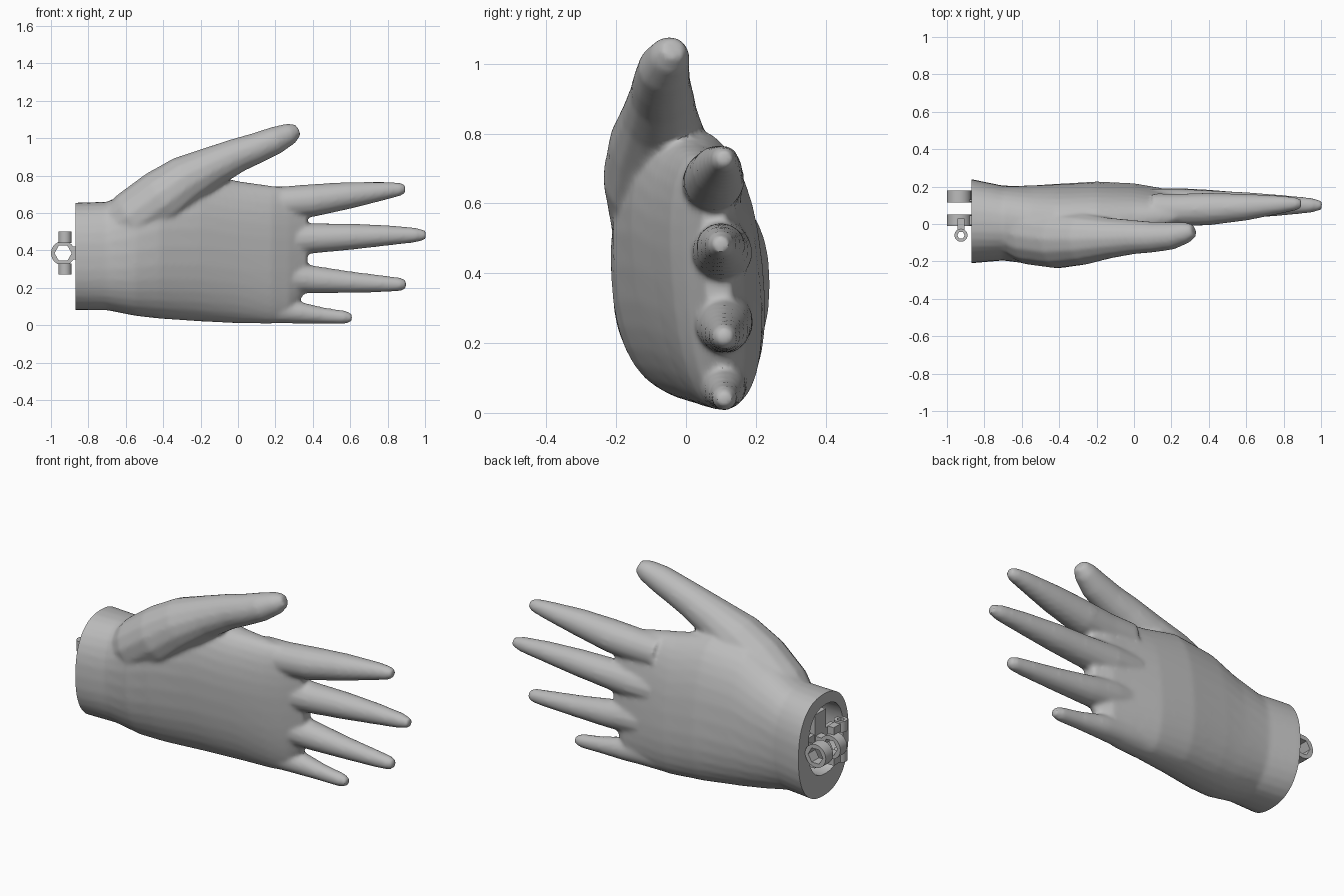
import bpy, bmesh
from math import cos, sin, pi, radians, copysign
from mathutils import Vector, Matrix

cube = bpy.data.objects.get("Cube")
if cube:
    bpy.data.objects.remove(cube, do_unlink=True)

grey = bpy.data.materials.new("plain_grey")
grey.use_nodes = True
colour = (0.5, 0.5, 0.5, 1)
grey.diffuse_color = colour
grey.node_tree.nodes["Principled BSDF"].inputs["Base Color"].default_value = colour


def finish(bm, name):
    bmesh.ops.recalc_face_normals(bm, faces=bm.faces)
    mesh = bpy.data.meshes.new(name)
    bm.to_mesh(mesh)
    bm.free()
    mesh.materials.append(grey)
    ob = bpy.data.objects.new(name, mesh)
    bpy.context.collection.objects.link(ob)
    return ob


def loft(bm, rings):
    """Closed skin over a row of equal point rings."""
    rows = [[bm.verts.new(p) for p in ring] for ring in rings]
    n = len(rows[0])
    for a, b in zip(rows, rows[1:]):
        for i in range(n):
            j = (i + 1) % n
            bm.faces.new((a[i], a[j], b[j], b[i]))
    bm.faces.new(rows[0])
    bm.faces.new(rows[-1])


def palm_ring(x, z0, z1, y0, y1, tilt):
    """Soft rectangular cross-section, sheared by tilt."""
    ring = []
    for i in range(32):
        a = 2 * pi * i / 32
        c, s = (copysign(abs(v) ** 0.85, v) for v in (cos(a), sin(a)))
        dz = s * (z1 - z0) / 2
        y = (y0 + y1) / 2 + c * (y1 - y0) / 2 + tilt * dz
        ring.append((x, y, (z0 + z1) / 2 + dz))
    return ring


def tube(bm, path, sides=14):
    """Round limb through (x, y, z, radius) points."""
    pts = [Vector(p[:3]) for p in path]
    rings = []
    for i, p in enumerate(pts):
        t = (pts[min(i + 1, len(pts) - 1)] - pts[max(i - 1, 0)]).normalized()
        u = Vector((0, 1, 0)).cross(t).normalized()
        v = t.cross(u)
        rings.append([p + path[i][3] * (u * cos(2 * pi * k / sides) + v * sin(2 * pi * k / sides))
                      for k in range(sides)])
    loft(bm, rings)


def box(name, lo, hi):
    bm = bmesh.new()
    lo, hi = Vector(lo), Vector(hi)
    bmesh.ops.create_cube(bm, size=1, matrix=Matrix.Translation((lo + hi) / 2)
                          @ Matrix.Diagonal((*(hi - lo), 1)))
    return finish(bm, name)


def hex_sleeve(name, centre, radius, hole, length, axis):
    """Short round sleeve with a hexagonal hole, along 'Y' or 'Z'."""
    bm = bmesh.new()
    n = 24
    rot = Matrix.Rotation(radians(90), 4, 'X') if axis == 'Y' else Matrix()
    place = Matrix.Translation(centre) @ rot
    loops = []
    for outer, h in ((1, -1), (1, 1), (0, 1), (0, -1)):
        loop = []
        for i in range(n):
            a = 2 * pi * i / n
            hexed = hole * cos(pi / 6) / cos(a % (pi / 3) - pi / 6)
            r = radius if outer else hexed
            loop.append(bm.verts.new(place @ Vector((r * cos(a), r * sin(a), h * length / 2))))
        loops.append(loop)
    for k in range(4):
        a, b = loops[k], loops[(k + 1) % 4]
        for i in range(n):
            j = (i + 1) % n
            bm.faces.new((a[i], a[j], b[j], b[i]))
    return finish(bm, name)


def smooth(ob):
    bpy.ops.object.select_all(action='DESELECT')
    ob.select_set(True)
    bpy.context.view_layer.objects.active = ob
    bpy.ops.object.convert(target='MESH')
    bpy.ops.object.shade_smooth_by_angle(angle=radians(35))


# Palm and wrist: x, bottom, top, front, back, tilt
hand = bmesh.new()
loft(hand, [palm_ring(*s) for s in (
    (-0.97, .08, .655, -.21, .245, 0),
    (-0.87, .08, .655, -.21, .24, 0),
    (-0.70, .08, .66, -.195, .205, 0),
    (-0.55, .05, .73, -.215, .205, -.05),
    (-0.42, .035, .80, -.205, .21, -.08),
    (-0.20, .02, .82, -.15, .22, -.1),
    (0.00, .01, .77, -.09, .21, -.1),
    (0.18, .008, .745, -.04, .18, -.08),
    (0.27, .015, .735, 0, .165, -.07),
    (0.37, .2, .7, .05, .125, -.06))])

# Thumb with its mound, then the four fingers
limbs = (
    ((-.68, -.02, .48, .13), (-.55, -.06, .57, .16), (-.4, -.08, .68, .16),
     (-.27, -.08, .775, .14), (-.13, -.075, .85, .11), (0, -.07, .91, .092),
     (.1, -.07, .947, .083), (.2, -.063, .988, .075), (.28, -.045, 1.025, .058),
     (.32, -.035, 1.045, .034)),
    ((.1, .075, .65, .09), (.25, .075, .655, .088), (.4, .08, .667, .088),
     (.6, .09, .695, .072), (.8, .105, .72, .047), (.87, .108, .727, .035), (.895, .11, .73, .022)),
    ((.1, .1, .46, .09), (.25, .1, .46, .09), (.42, .1, .465, .08), (.6, .1, .473, .071),
     (.8, .1, .48, .055), (.95, .1, .482, .04), (1.005, .1, .482, .024)),
    ((.1, .1, .27, .09), (.25, .105, .26, .088), (.4, .11, .244, .075), (.6, .11, .23, .058),
     (.8, .11, .22, .043), (.87, .11, .218, .036), (.9, .11, .218, .022)),
    ((.05, .1, .09, .08), (.2, .105, .08, .07), (.3, .11, .07, .062), (.45, .11, .052, .044),
     (.57, .11, .042, .036), (.61, .11, .04, .022)))
for limb in limbs:
    tube(hand, limb)
hand = finish(hand, "hand")

# Fuse the limbs into one soft skin
remesh = hand.modifiers.new("fuse", 'REMESH')
remesh.mode = 'VOXEL'
remesh.voxel_size = 0.011
soften = hand.modifiers.new("soften", 'SMOOTH')
soften.iterations = 8

# Square off the wrist and hollow out its socket
wrist_cut = box("wrist_cutter", (-1.3, -1, -1), (-.87, 1, 2))
socket = bmesh.new()
loft(socket, [palm_ring(x, .2, .59, -.16, .15, 0) for x in (-.95, -.73)])
socket = finish(socket, "socket_cutter")
for cutter in (wrist_cut, socket):
    cutter.hide_render = True
    cut = hand.modifiers.new("cut", 'BOOLEAN')
    cut.operation = 'DIFFERENCE'
    cut.solver = 'EXACT'
    cut.object = cutter
smooth(hand)
for cutter in (wrist_cut, socket):
    bpy.data.objects.remove(cutter, do_unlink=True)
if not hand.data.materials:
    hand.data.materials.append(grey)

# Wrist joint: two fork eyes with arms reaching into the socket
cx, cz = -.935, .385
for side, y0, y1 in (("back", .115, .18), ("front", -.01, .05)):
    mid = (y0 + y1) / 2
    smooth(hex_sleeve(side + "_fork_eye", (cx, mid, cz), .065, .046, y1 - y0, 'Y'))
    box(side + "_fork_arm", (cx + .05, y0 + .005, cz - .035), (-.72, min(y1 - .005, .13), cz + .035))

# Clamp stubs above and below the front eye
for name, s in (("upper", 1), ("lower", -1)):
    z = cz + s * .085
    smooth(hex_sleeve(name + "_stub", (-.925, -.06, z), .035, .02, .06, 'Z'))
    box(name + "_stub_bracket", (-.945, -.035, z - .025), (-.905, .03, z + .02))

# Cross plate inside the socket
box("cross_plate_upright", (-.84, -.05, .24), (-.81, .05, .54))
box("cross_plate_bar", (-.838, -.13, .35), (-.812, .12, .43))
